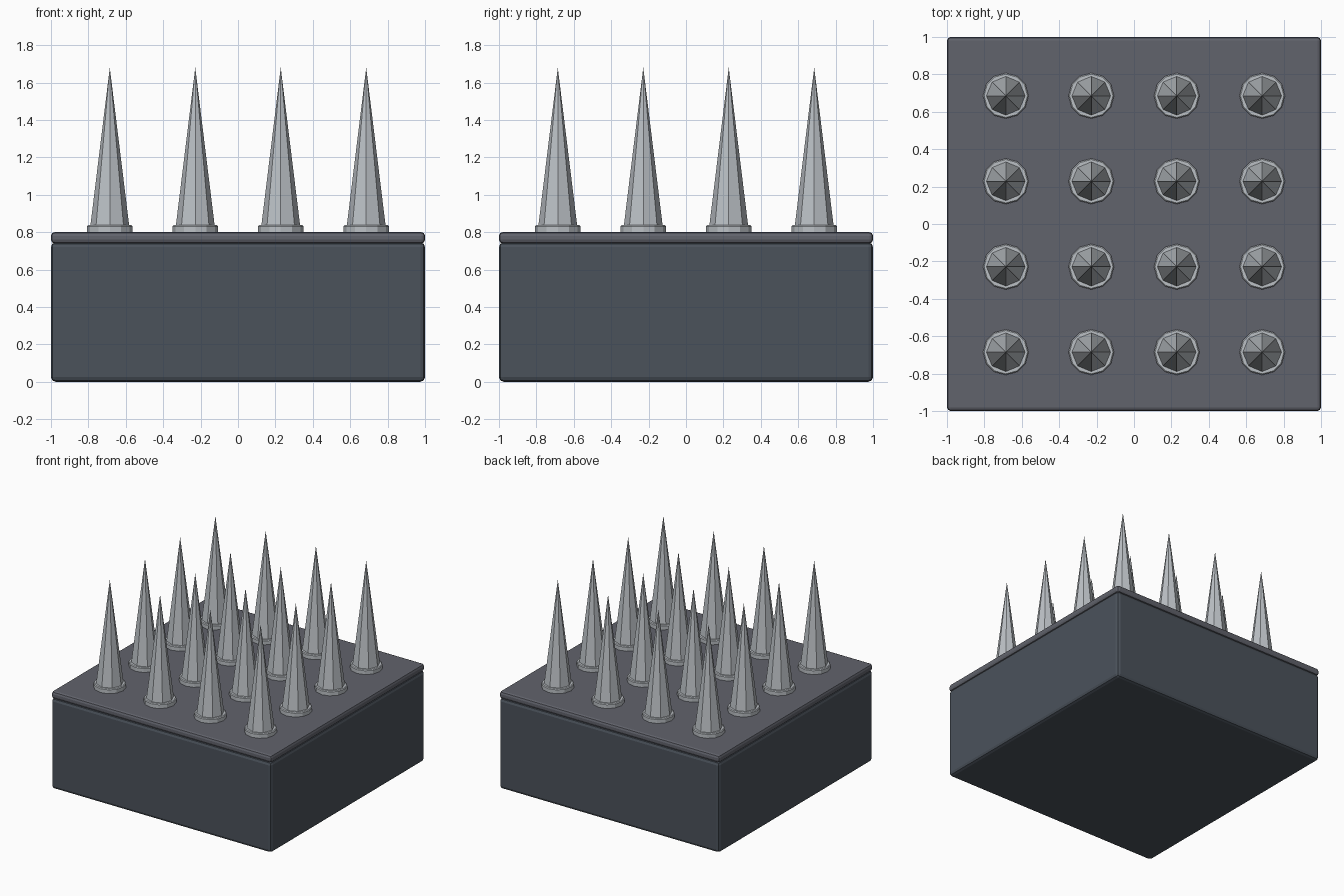
import bpy
import math

if "Cube" in bpy.data.objects:
    bpy.data.objects.remove(bpy.data.objects["Cube"])


def material(name, rgb):
    m = bpy.data.materials.new(name)
    m.diffuse_color = (*rgb, 1)
    m.use_nodes = True
    m.node_tree.nodes["Principled BSDF"].inputs["Base Color"].default_value = m.diffuse_color
    return m


DARK = material("dark_base", (0.07, 0.085, 0.105))
PLATE = material("plate_grey", (0.12, 0.125, 0.15))
STEEL = material("steel", (0.5, 0.53, 0.56))


def slab(name, z0, z1, bevel, mat):
    bpy.ops.mesh.primitive_cube_add(size=1, location=(0, 0, (z0 + z1) / 2))
    ob = bpy.context.object
    ob.name = name
    ob.scale = (2, 2, z1 - z0)
    bpy.ops.object.transform_apply(location=False, rotation=False, scale=True)
    mod = ob.modifiers.new("rounded_edges", 'BEVEL')
    mod.width = bevel
    mod.segments = 2
    ob.data.materials.append(mat)


def cone(name, x, y, z0, z1, r0, r1, sides):
    bpy.ops.mesh.primitive_cone_add(vertices=sides, radius1=r0, radius2=r1,
                                    depth=z1 - z0, location=(x, y, (z0 + z1) / 2))
    ob = bpy.context.object
    ob.name = name
    ob.data.materials.append(STEEL)
    return ob


# Block and top plate
slab("base_block", 0, 0.745, 0.025, DARK)
slab("top_plate", 0.74, 0.80, 0.02, PLATE)

# Four by four grid of spikes, each in a low collar
spacing = 0.457
for i in range(4):
    for j in range(4):
        x, y = (i - 1.5) * spacing, (j - 1.5) * spacing
        collar = cone(f"collar_{i}_{j}", x, y, 0.79, 0.837, 0.122, 0.122, 12)
        mod = collar.modifiers.new("soft_edge", 'BEVEL')
        mod.width = 0.006
        mod.segments = 1
        mod.limit_method = 'ANGLE'
        mod.angle_limit = math.radians(60)
        cone(f"spike_{i}_{j}", x, y, 0.80, 1.68, 0.108, 0.0, 8)
